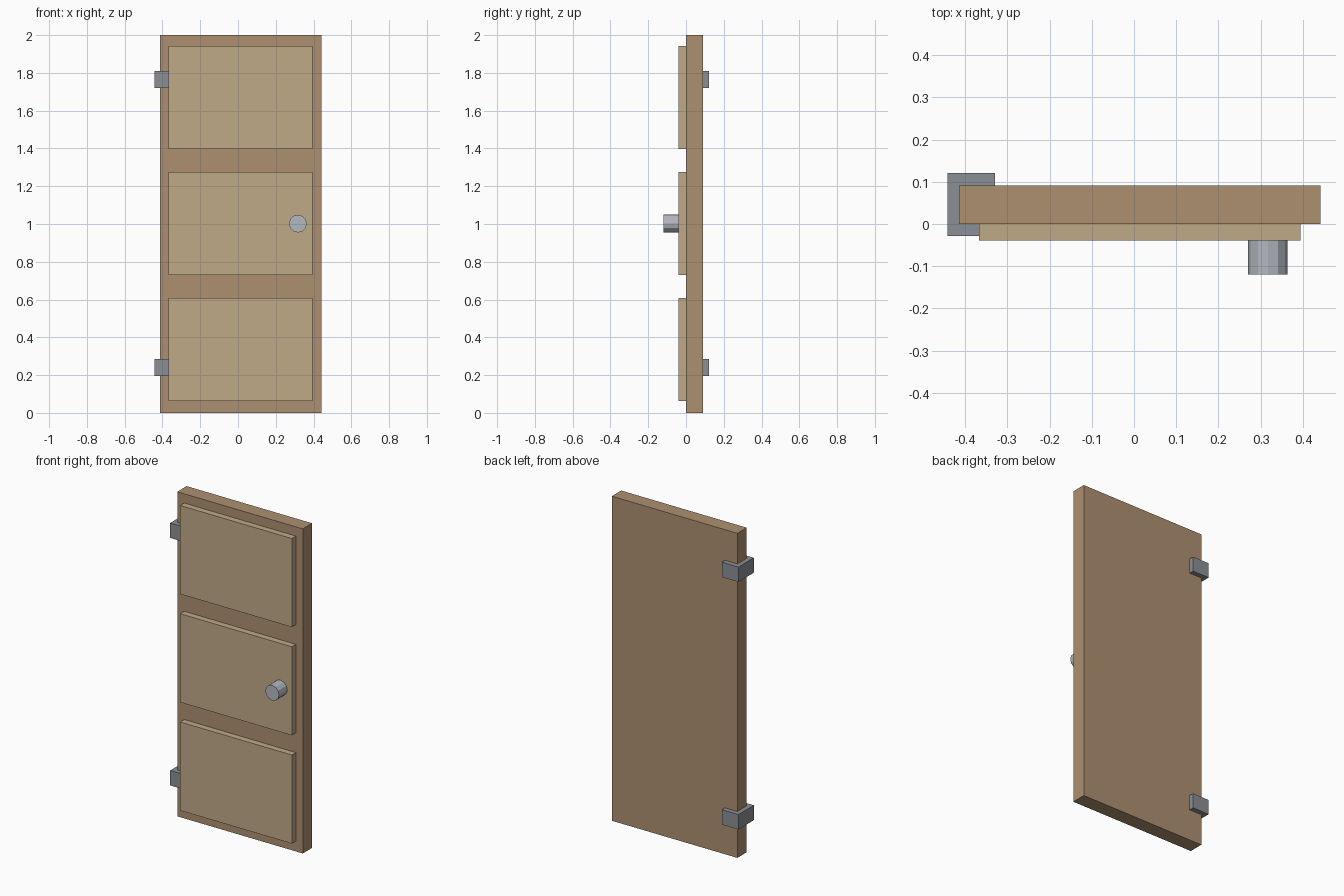
import bpy, math

if "Cube" in bpy.data.objects:
    bpy.data.objects.remove(bpy.data.objects["Cube"])


def material(name, rgb):
    m = bpy.data.materials.new(name)
    m.diffuse_color = (*rgb, 1)
    m.use_nodes = True
    m.node_tree.nodes["Principled BSDF"].inputs["Base Color"].default_value = m.diffuse_color
    return m


frame_wood = material("frame_wood", (0.42, 0.28, 0.165))
panel_wood = material("panel_wood", (0.53, 0.40, 0.245))
hinge_metal = material("hinge_metal", (0.26, 0.28, 0.30))
knob_metal = material("knob_metal", (0.45, 0.48, 0.52))


def box(name, x, y, z, mat):
    """Box from (min, max) ranges on each axis."""
    bpy.ops.mesh.primitive_cube_add(size=1, location=[sum(r) / 2 for r in (x, y, z)])
    ob = bpy.context.object
    ob.name = name
    ob.scale = [r[1] - r[0] for r in (x, y, z)]
    bpy.ops.object.transform_apply(location=False, rotation=False, scale=True)
    ob.data.materials.append(mat)
    return ob


# Door slab
box("door_slab", (-0.414, 0.442), (0, 0.091), (0, 2), frame_wood)

# Three raised panels, evenly spaced up the front
for i, label in enumerate(("lower", "middle", "upper")):
    zc = 0.336 + i * 0.667
    box(label + "_panel", (-0.367, 0.394), (-0.039, 0), (zc - 0.273, zc + 0.273), panel_wood)

# Hinge blocks wrapping the left edge
for label, zc in (("lower", 0.24), ("upper", 1.765)):
    box(label + "_hinge", (-0.442, -0.329), (-0.029, 0.121), (zc - 0.046, zc + 0.046), hinge_metal)

# Door knob on the middle panel
bpy.ops.mesh.primitive_cylinder_add(vertices=12, radius=0.047, depth=0.082,
                                    location=(0.317, -0.079, 1.002),
                                    rotation=(math.pi / 2, 0, 0))
knob = bpy.context.object
knob.name = "door_knob"
knob.data.materials.append(knob_metal)
